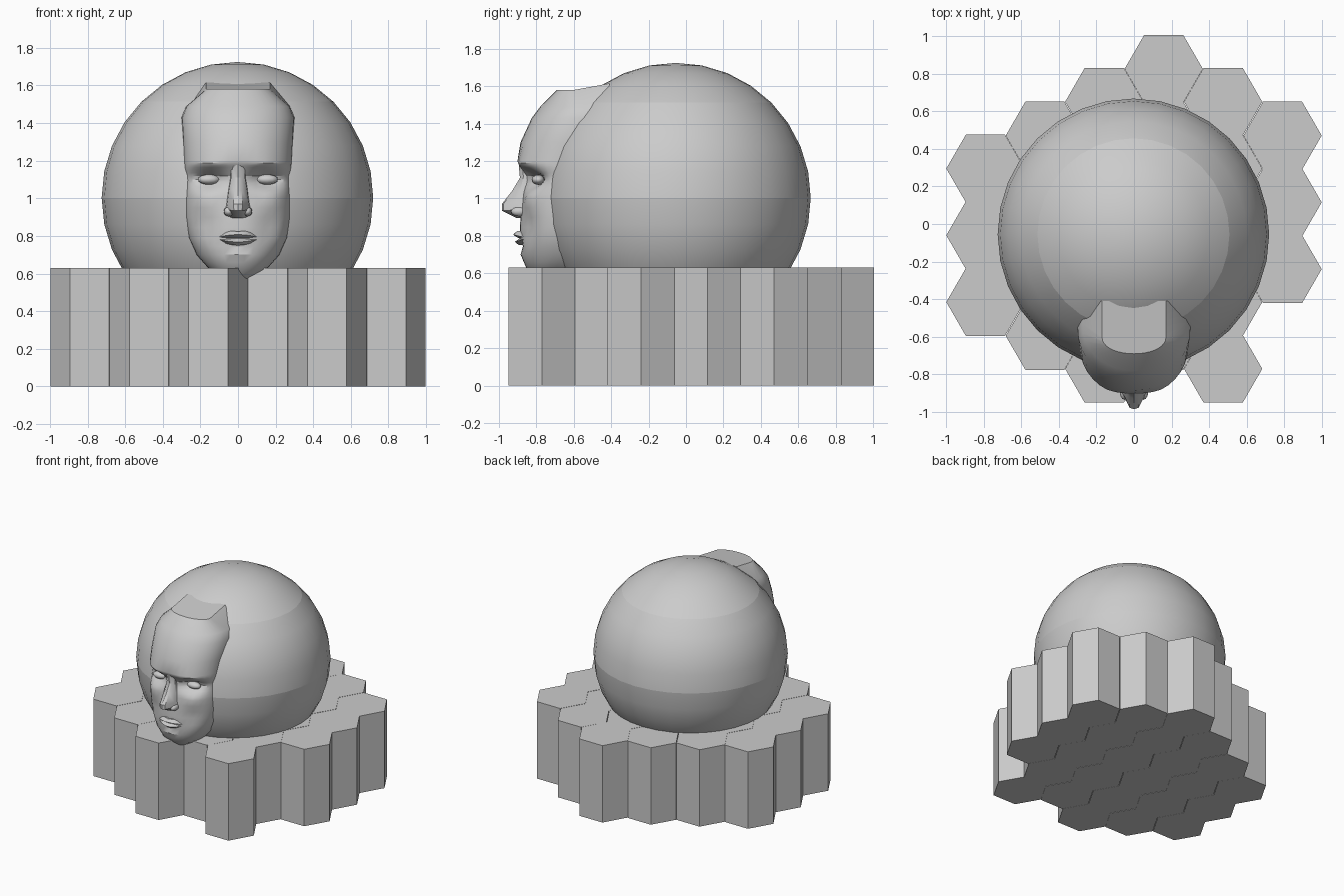
import bpy, bmesh, math
from mathutils import Vector, Matrix

cube = bpy.data.objects.get("Cube")
if cube:
    bpy.data.objects.remove(cube)

stone = bpy.data.materials.new("grey_stone")
stone.use_nodes = True
stone.diffuse_color = (0.6, 0.6, 0.6, 1)
stone.node_tree.nodes["Principled BSDF"].inputs["Base Color"].default_value = (0.6, 0.6, 0.6, 1)


def finish(name, bm, smooth=None):
    bmesh.ops.recalc_face_normals(bm, faces=bm.faces)
    mesh = bpy.data.meshes.new(name)
    bm.to_mesh(mesh)
    bm.free()
    mesh.materials.append(stone)
    obj = bpy.data.objects.new(name, mesh)
    bpy.context.collection.objects.link(obj)
    if smooth:
        bpy.ops.object.select_all(action='DESELECT')
        obj.select_set(True)
        bpy.context.view_layer.objects.active = obj
        bpy.ops.object.shade_smooth_by_angle(angle=math.radians(smooth))
    return obj


# Base of hexagonal columns: (first centre y, count) for each row along x
RADIUS, PITCH_X, PITCH_Y, BASE_TOP = 0.208, 0.316, 0.355, 0.63
rows = [(0.295, 3), (0.47, 4), (0.65, 5), (0.825, 5), (0.65, 5), (0.47, 3)]
for i, (top_y, count) in enumerate(rows):
    for j in range(count):
        bm = bmesh.new()
        place = Matrix.Translation((PITCH_X * (i - 2.5), top_y - j * PITCH_Y, BASE_TOP / 2))
        bmesh.ops.create_cone(bm, cap_ends=True, segments=6, radius1=RADIUS, radius2=RADIUS,
                              depth=BASE_TOP, matrix=place @ Matrix.Rotation(math.pi / 6, 4, 'Z'))
        # points must face left and right
        if max(v.co.x for v in bm.verts) - place.translation.x < RADIUS * 0.95:
            bmesh.ops.rotate(bm, verts=bm.verts, cent=place.translation,
                             matrix=Matrix.Rotation(math.pi / 6, 3, 'Z'))
        finish(f"base_column_{i}_{j}", bm)

# Sphere in three bands, split at the equator and at 45 degrees up
bm = bmesh.new()
bmesh.ops.create_uvsphere(bm, u_segments=32, v_segments=16, radius=0.722)
seams = [e for e in bm.edges for h in (0, 0.722 * math.sin(math.pi / 4))
         if all(abs(v.co.z - h) < 0.001 for v in e.verts)]
bmesh.ops.split_edges(bm, edges=seams)
bmesh.ops.translate(bm, verts=bm.verts, vec=(-0.003, -0.055, 1.003))
finish("sphere", bm, 40)

# Mask profile: height, half width, front y, side y
PROFILE = [(0.575, .06, -.80, -.74), (0.62, .15, -.85, -.70), (0.70, .22, -.885, -.66),
           (0.79, .262, -.89, -.66), (0.90, .28, -.885, -.66), (1.0, .283, -.875, -.66),
           (1.06, .28, -.87, -.66), (1.12, .28, -.865, -.66), (1.165, .285, -.885, -.66),
           (1.20, .288, -.90, -.64), (1.30, .293, -.885, -.60), (1.43, .30, -.825, -.55),
           (1.49, .275, -.78, -.53), (1.58, .17, -.69, -.60)]


def bump(x, z, cx, cz, rx, rz):
    return math.exp(-((abs(x) - cx) / rx) ** 2 - ((z - cz) / rz) ** 2)


def skin_y(x, z, y):
    y += 0.075 * bump(x, z, 0.15, 1.10, 0.085, 0.045)      # eye sockets
    y -= 0.018 * bump(x, z, 0.15, 1.185, 0.10, 0.02)       # brow ridge
    y -= 0.02 * bump(x, z, 0.19, 0.99, 0.06, 0.05)         # cheekbones
    y += 0.02 * bump(x, z, 0.16, 0.85, 0.05, 0.07)         # hollow cheeks
    y += 0.02 * bump(x, z, 0, 0.735, 0.09, 0.02)           # crease above chin
    return y


levels = []
for a, b in zip(PROFILE, PROFILE[1:]):
    steps = 3 if 0.99 < a[0] < 1.2 else 2 if 0.6 < a[0] < 1 else 1
    levels += [[p + (q - p) * k / steps for p, q in zip(a, b)] for k in range(steps)]
levels.append(PROFILE[-1])

bm = bmesh.new()
grid, COLS = [], 18
for z, w, front, side in levels:
    back_z = z + 0.035 if z > 1.55 else z
    loop = [bm.verts.new((-w, -0.41, back_z))]
    for k in range(COLS + 1):
        t = math.pi * (k / COLS - 0.5)
        x, y = w * math.sin(t), side + (front - side) * math.cos(t) ** 0.9
        loop.append(bm.verts.new((x, skin_y(x, z, y), z)))
    loop.append(bm.verts.new((w, -0.41, back_z)))
    grid.append(loop)
for low, high in zip(grid, grid[1:]):
    for k in range(len(low)):
        n = (k + 1) % len(low)
        bm.faces.new((low[k], low[n], high[n], high[k]))
bm.faces.new(grid[0])
bm.faces.new(grid[-1])
finish("face_mask", bm, 28)


def mirrored_loft(name, sections, smooth):
    """Bridge cross sections given as right halves, centre point first and last."""
    bm = bmesh.new()
    rings = []
    for half in sections:
        pts = half + [(-x, y, z) for x, y, z in half[-2:0:-1]]
        rings.append([bm.verts.new(p) for p in pts])
    for a, b in zip(rings, rings[1:]):
        for k in range(len(a)):
            n = (k + 1) % len(a)
            bm.faces.new((a[k], a[n], b[n], b[k]))
    bm.faces.new(rings[0])
    bm.faces.new(rings[-1])
    return finish(name, bm, smooth)


# Nose: height, ridge y, ridge half width, foot half width
nose = [(1.19, -.895, .03, .05), (1.11, -.888, .018, .045), (1.04, -.93, .02, .06),
        (0.97, -.985, .024, .07), (0.935, -.985, .022, .078), (0.895, -.905, .015, .06)]
mirrored_loft("nose", [[(0, y, z), (r, y + .008, z), (f * .8, y * .35 - .86 * .65, z + .004),
                        (f, -.80, z), (0, -.80, z)] for z, y, r, f in nose], 30)

# Nose wings and eyes
for name, centre, size in (("nostril", (.05, -.89, .93), (.026, .045, .026)),
                           ("eye", (.155, -.79, 1.10), (.058, .035, .027))):
    for label, sign in (("left", 1), ("right", -1)):
        bm = bmesh.new()
        bmesh.ops.create_uvsphere(bm, u_segments=12, v_segments=8, radius=1)
        bmesh.ops.scale(bm, verts=bm.verts, vec=size)
        bmesh.ops.translate(bm, verts=bm.verts, vec=(centre[0] * sign, centre[1], centre[2]))
        finish(f"{label}_{name}", bm, 60)


# Lips: bow-shaped wedges from corner to corner
def lip(name, z_outer, z_mid, z_inner, reach, bow):
    bm = bmesh.new()
    previous = None
    for k in range(-6, 7):
        u = k / 6
        fall = math.cos(u * math.pi / 2) ** 0.7 if abs(u) < 1 else 0
        x, back = 0.115 * u, -0.80
        y = -0.85 - (reach - 0.85) * fall
        dip = bow * math.exp(-(u / 0.15) ** 2)
        corner = 0.788
        outer = corner + (z_outer - dip - corner) * max(fall, .08)
        mid = corner + (z_mid - corner) * max(fall, .05)
        inner = corner + (z_inner - corner) * max(fall, .02)
        ring = [bm.verts.new(p) for p in ((x, back, outer), (x, y + .022, outer), (x, y, mid),
                                          (x, y + .025, inner), (x, back, inner))]
        if previous:
            for n in range(5):
                m = (n + 1) % 5
                bm.faces.new((previous[n], previous[m], ring[m], ring[n]))
        else:
            bm.faces.new(ring)
        previous = ring
    bm.faces.new(previous)
    finish(name, bm, 35)


lip("upper_lip", 0.83, 0.807, 0.79, 0.925, 0.008)
lip("lower_lip", 0.75, 0.768, 0.786, 0.915, 0)
